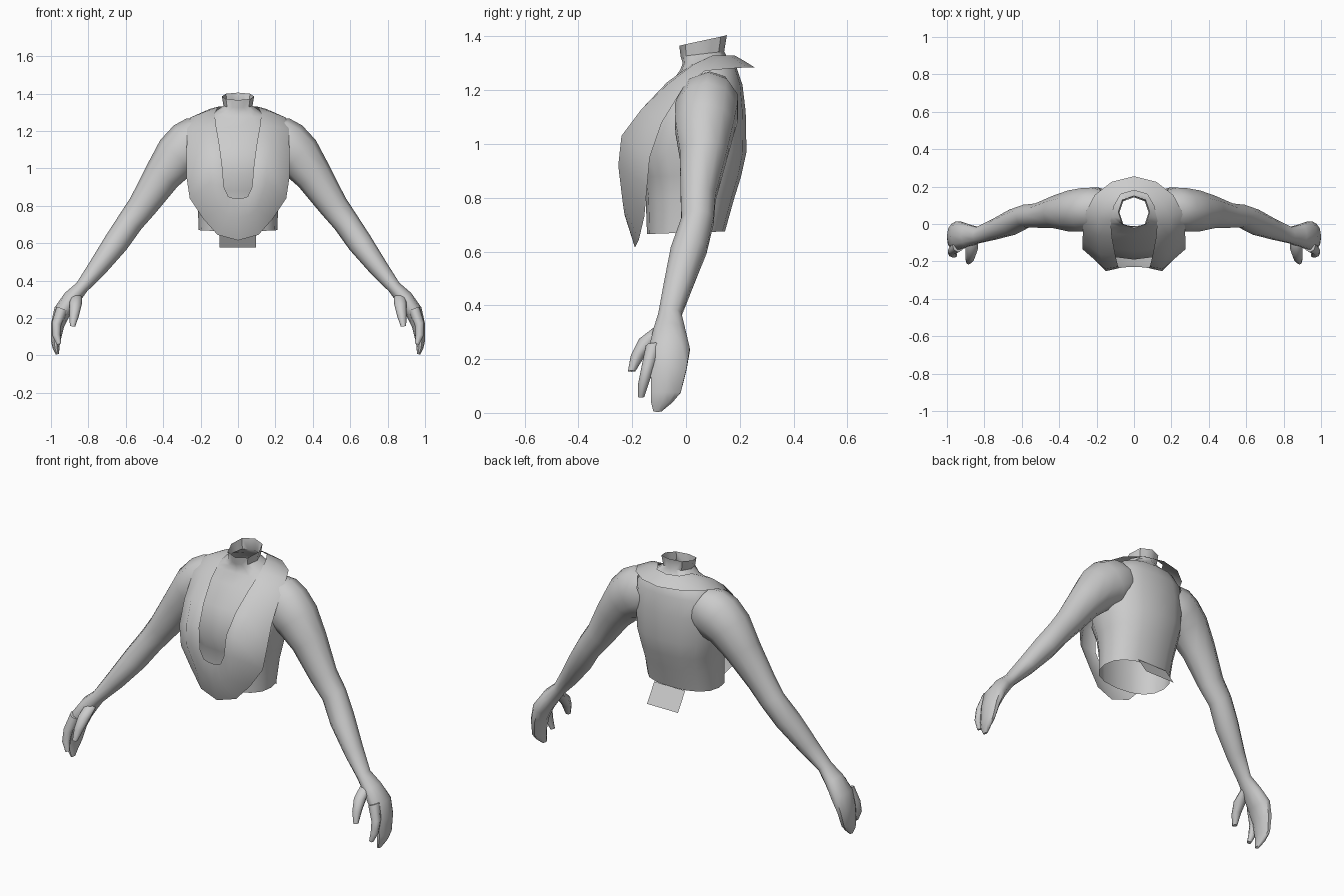
import bpy, bmesh, math
from mathutils import Vector

skin = bpy.data.materials.new("plain grey")
skin.diffuse_color = (0.6, 0.6, 0.6, 1)


def make(name, rows, closed=True, cap_start=False, cap_end=False, mirror=False, angle=50):
    """Skin a list of equally long point rows into a surface."""
    bm = bmesh.new()
    grid = [[bm.verts.new(p) for p in row] for row in rows]
    n = len(rows[0])
    for a, b in zip(grid, grid[1:]):
        for i in range(n if closed else n - 1):
            j = (i + 1) % n
            bm.faces.new((a[i], a[j], b[j], b[i]))
    if cap_start:
        bm.faces.new(grid[0])
    if cap_end:
        bm.faces.new(grid[-1])
    bmesh.ops.recalc_face_normals(bm, faces=bm.faces)
    me = bpy.data.meshes.new(name)
    bm.to_mesh(me)
    bm.free()
    me.materials.append(skin)
    ob = bpy.data.objects.new(name, me)
    bpy.context.collection.objects.link(ob)
    bpy.ops.object.select_all(action='DESELECT')
    ob.select_set(True)
    bpy.context.view_layer.objects.active = ob
    bpy.ops.object.shade_smooth_by_angle(angle=math.radians(angle))
    if mirror:
        mod = ob.modifiers.new("mirror", 'MIRROR')
        mod.use_clip = True
    return ob


def limb(name, path, sides=10, cap_start=False):
    """Tapered tube; path entries are x, y, z, half thickness, half width in y."""
    rows = []
    for k, (x, y, z, t, w) in enumerate(path):
        a, b = path[max(k - 1, 0)], path[min(k + 1, len(path) - 1)]
        d = Vector((b[0] - a[0], 0, b[2] - a[2])).normalized()
        nrm = Vector((-d.z, 0, d.x))
        rows.append([Vector((x, y, z)) + nrm * t * math.cos(q) + Vector((0, w, 0)) * math.sin(q)
                     for q in (2 * math.pi * i / sides for i in range(sides))])
    return make(name, rows, cap_start=cap_start, cap_end=True, mirror=True)


# Torso and neck: open at the waist and at the top of the neck
# entries: z, half width, front y, back y, rise towards the back
torso = [
    (.67, .21, -.145, .145, .01), (.80, .215, -.15, .18, 0), (.88, .228, -.16, .205, 0),
    (.97, .25, -.19, .225, 0), (1.12, .258, -.145, .222, 0), (1.22, .235, -.06, .21, 0),
    (1.28, .185, -.022, .188, .01), (1.305, .12, -.012, .16, .01),
    (1.335, .078, -.02, .142, .02), (1.385, .086, -.025, .152, .04),
]
rows = []
for z, hx, yf, yb, rise in torso:
    ring = []
    for i in range(16):
        q = 2 * math.pi * i / 16
        c, s = math.cos(q), math.sin(q)
        ring.append(Vector((hx * math.copysign(abs(c) ** .85, c),
                            (yf + yb) / 2 + (yb - yf) / 2 * math.copysign(abs(s) ** .85, s),
                            z + rise * s / 2)))
    if z > 1.32:  # the neck is eight sided
        for i in range(1, 16, 2):
            ring[i] = (ring[i - 1] + ring[(i + 1) % 16]) / 2
    rows.append(ring)
make("torso", rows)

# Arms: shoulder buried in the torso, running into the palms
limb("arm", [
    (.165, .088, 1.165, .115, .10), (.21, .082, 1.145, .138, .118), (.262, .075, 1.113, .142, .122),
    (.325, .07, 1.065, .125, .115), (.405, .065, .96, .10, .092), (.51, .045, .80, .078, .068),
    (.575, .043, .715, .07, .063), (.65, .01, .605, .067, .07), (.75, -.03, .47, .052, .056),
    (.835, -.06, .365, .036, .045), (.89, -.062, .305, .046, .062), (.94, -.062, .235, .046, .08),
    (.965, -.065, .16, .036, .07), (.975, -.075, .075, .025, .058),
    (.973, -.09, .04, .018, .042), (.965, -.106, .006, .009, .016)])

# Separate finger and thumb
limb("finger", [
    (.94, -.115, .25, .032, .035), (.97, -.142, .17, .026, .024),
    (.972, -.158, .11, .022, .02), (.957, -.167, .06, .012, .012)], 8, True)
limb("thumb", [
    (.865, -.075, .325, .03, .035), (.868, -.135, .275, .033, .04),
    (.876, -.178, .215, .026, .027), (.885, -.202, .155, .014, .014)], 8, True)

# Collar that widens into the front bib: inner edge, ridge, outer edge from back to front
bib = [
    ((0, .18, 1.33), (0, .22, 1.307), (0, .255, 1.285)),
    ((.07, .16, 1.33), (.09, .19, 1.312), (.12, .225, 1.285)),
    ((.105, .10, 1.33), (.15, .12, 1.318), (.21, .155, 1.28)),
    ((.125, .02, 1.295), (.19, .03, 1.297), (.255, .07, 1.272)),
    ((.118, -.07, 1.23), (.19, -.065, 1.225), (.272, -.01, 1.21)),
    ((.10, -.165, 1.13), (.18, -.165, 1.13), (.275, -.09, 1.08)),
    ((.085, -.228, 1.02), (.155, -.24, 1.03), (.275, -.135, .95)),
    ((.075, -.235, .90), (.15, -.252, .92), (.258, -.145, .84)),
    ((.052, -.232, .85), (.10, -.235, .78), (.185, -.155, .73)),
    ((.03, -.23, .842), (.055, -.23, .745), (.11, -.175, .645)),
    ((0, -.23, .838), (0, -.228, .735), (0, -.19, .615)),
]
make("bib_collar", bib, closed=False, mirror=True, angle=80)

# Small flap hanging off the back of the waist
make("back_flap", [[(-.1, .15, .68), (.095, .15, .68)], [(-.1, .215, .578), (.095, .215, .578)]],
     closed=False)
